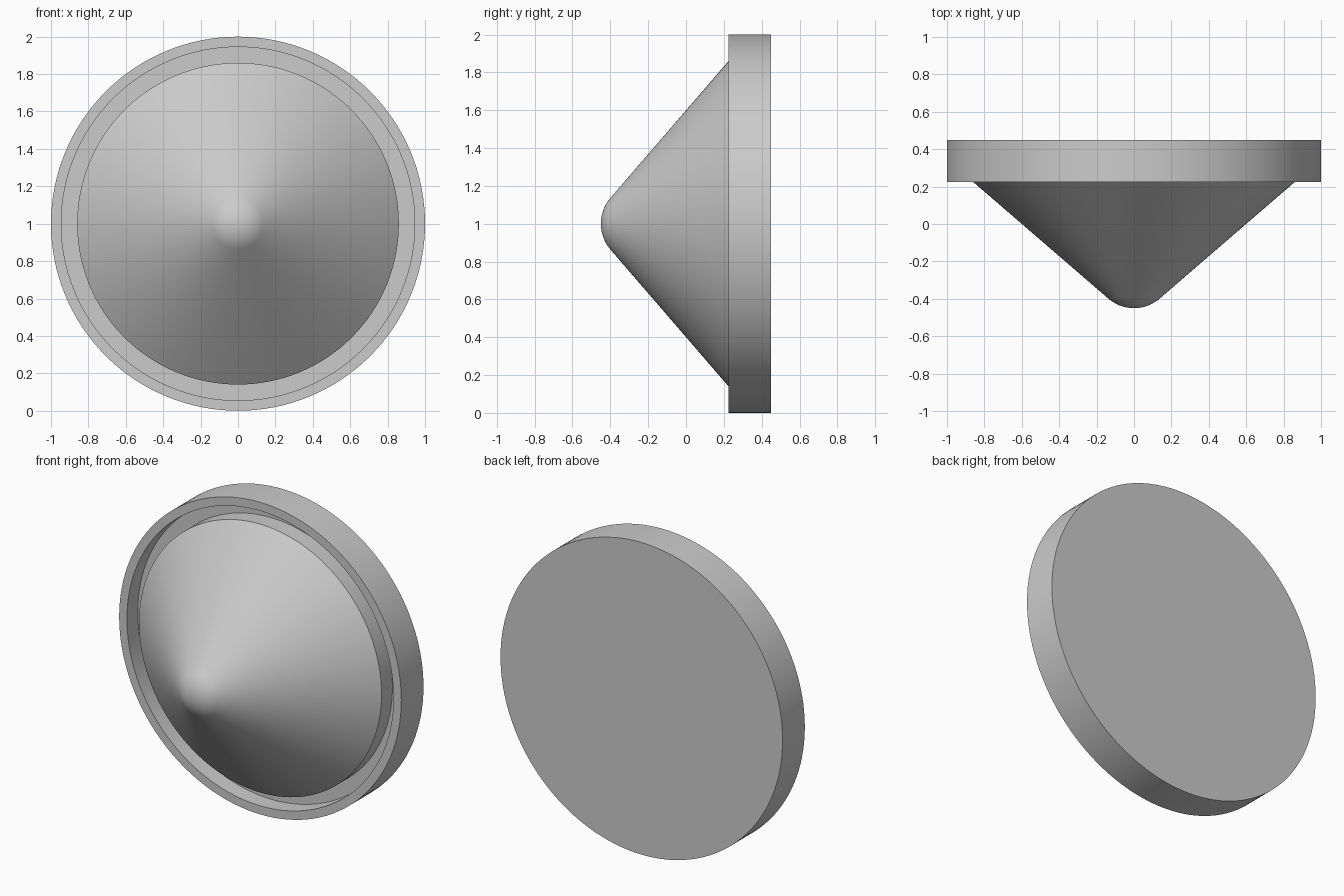
import bpy
import bmesh
from math import sin, cos, asin, atan, pi, radians

cube = bpy.data.objects.get("Cube")
if cube:
    bpy.data.objects.remove(cube, do_unlink=True)

SEGMENTS = 128
FRONT, BACK, FLOOR = 0.225, 0.45, 0.335   # rim plane, back plane, groove floor (y)
PLUG_R, GROOVE_R, RIM_R = 0.86, 0.945, 1.0

grey = bpy.data.materials.new("light_grey")
grey.use_nodes = True
colour = (0.6, 0.6, 0.6, 1)
grey.diffuse_color = colour
grey.node_tree.nodes["Principled BSDF"].inputs["Base Color"].default_value = colour


def lathe(name, profile):
    """Turn (radius, y) points around the horizontal axis at z = 1."""
    bm = bmesh.new()
    rings = []
    for i in range(SEGMENTS):
        a = 2 * pi * i / SEGMENTS
        rings.append([bm.verts.new((r * cos(a), y, 1 + r * sin(a))) for r, y in profile])
    for i in range(SEGMENTS):
        p, q = rings[i], rings[(i + 1) % SEGMENTS]
        for j in range(len(profile) - 1):
            bm.faces.new((p[j], p[j + 1], q[j + 1], q[j]))
    # Close the poles
    bmesh.ops.remove_doubles(bm, verts=bm.verts, dist=1e-5)
    mesh = bpy.data.meshes.new(name)
    bm.to_mesh(mesh)
    bm.free()
    mesh.materials.append(grey)
    obj = bpy.data.objects.new(name, mesh)
    bpy.context.collection.objects.link(obj)
    bpy.ops.object.select_all(action='DESELECT')
    obj.select_set(True)
    bpy.context.view_layer.objects.active = obj
    bpy.ops.object.shade_smooth_by_angle(angle=radians(30))
    return obj


# Flat round dish with a raised rim and a groove floor
lathe("rimmed_dish", [(PLUG_R, FLOOR), (GROOVE_R, FLOOR), (GROOVE_R, FRONT),
                      (RIM_R, FRONT), (RIM_R, BACK), (0, BACK)])

# Cone with a ball-rounded tip and a short straight wall down to the groove
tip_r = 0.21
centre = -BACK + tip_r
half_angle = atan(1.159)
steps = 10
tip = []
for k in range(steps + 1):
    t = (pi / 2 - half_angle) * k / steps
    tip.append((tip_r * sin(t), centre - tip_r * cos(t)))
lathe("cone", tip + [(PLUG_R, FRONT), (PLUG_R, FLOOR)])
